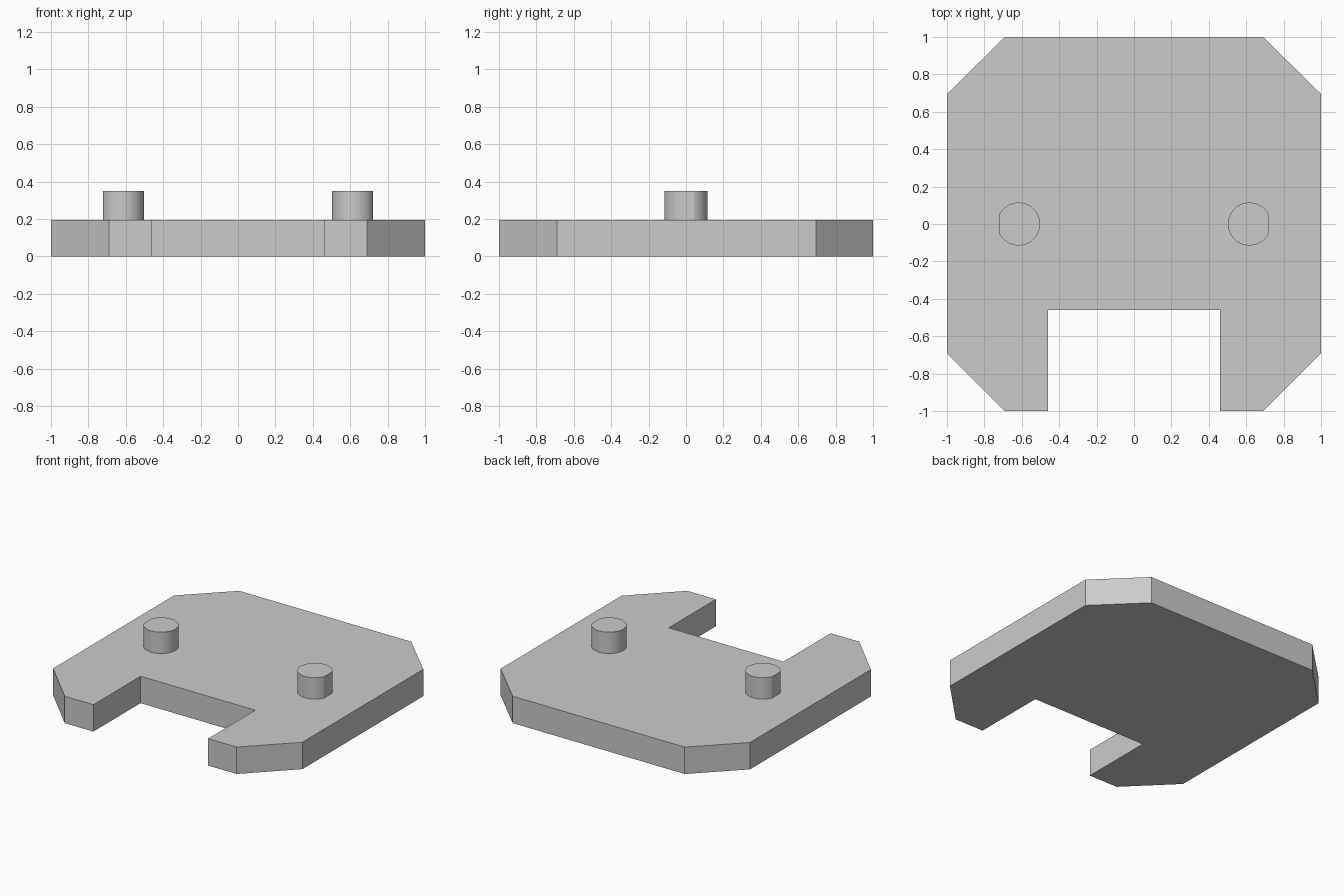
import bpy
import bmesh
from math import acos, cos, sin, pi

cube = bpy.data.objects.get("Cube")
if cube:
    bpy.data.objects.remove(cube, do_unlink=True)

grey = bpy.data.materials.new("light grey")
grey.use_nodes = True
colour = (0.6, 0.6, 0.6, 1)
grey.diffuse_color = colour
grey.node_tree.nodes["Principled BSDF"].inputs["Base Color"].default_value = colour


def extrude_outline(name, outline, bottom, top):
    """Solid made by raising a counter-clockwise outline from bottom to top."""
    bm = bmesh.new()
    base = bm.faces.new([bm.verts.new((x, y, bottom)) for x, y in outline])
    raised = bmesh.ops.extrude_face_region(bm, geom=[base], use_keep_orig=True)
    verts = [v for v in raised["geom"] if isinstance(v, bmesh.types.BMVert)]
    bmesh.ops.translate(bm, verts=verts, vec=(0, 0, top - bottom))
    bmesh.ops.recalc_face_normals(bm, faces=bm.faces)
    mesh = bpy.data.meshes.new(name)
    bm.to_mesh(mesh)
    bm.free()
    mesh.materials.append(grey)
    obj = bpy.data.objects.new(name, mesh)
    bpy.context.collection.objects.link(obj)
    return obj


# Plate with chamfered corners and a slot in the front edge
thickness = 0.195
half = [(0.46, -0.46), (0.46, -1), (0.69, -1), (1, -0.69), (1, 0.695), (0.69, 1)]
outline = half + [(-x, y) for x, y in reversed(half)]
extrude_outline("base_plate", outline, 0, thickness)

# Two round pegs, each with a narrow flat on its outer side
radius, flat, centre, steps = 0.115, 0.106, 0.617, 48
start = acos(flat / radius)
for side, name in ((1, "left_peg"), (-1, "right_peg")):
    angles = [start + (2 * pi - 2 * start) * i / steps for i in range(steps + 1)]
    ring = [(side * (centre + radius * cos(a)), radius * sin(a)) for a in angles]
    peg = extrude_outline(name, ring[::side], thickness, 0.35)
    bpy.ops.object.select_all(action="DESELECT")
    peg.select_set(True)
    bpy.context.view_layer.objects.active = peg
    bpy.ops.object.shade_smooth_by_angle(angle=pi / 9)
